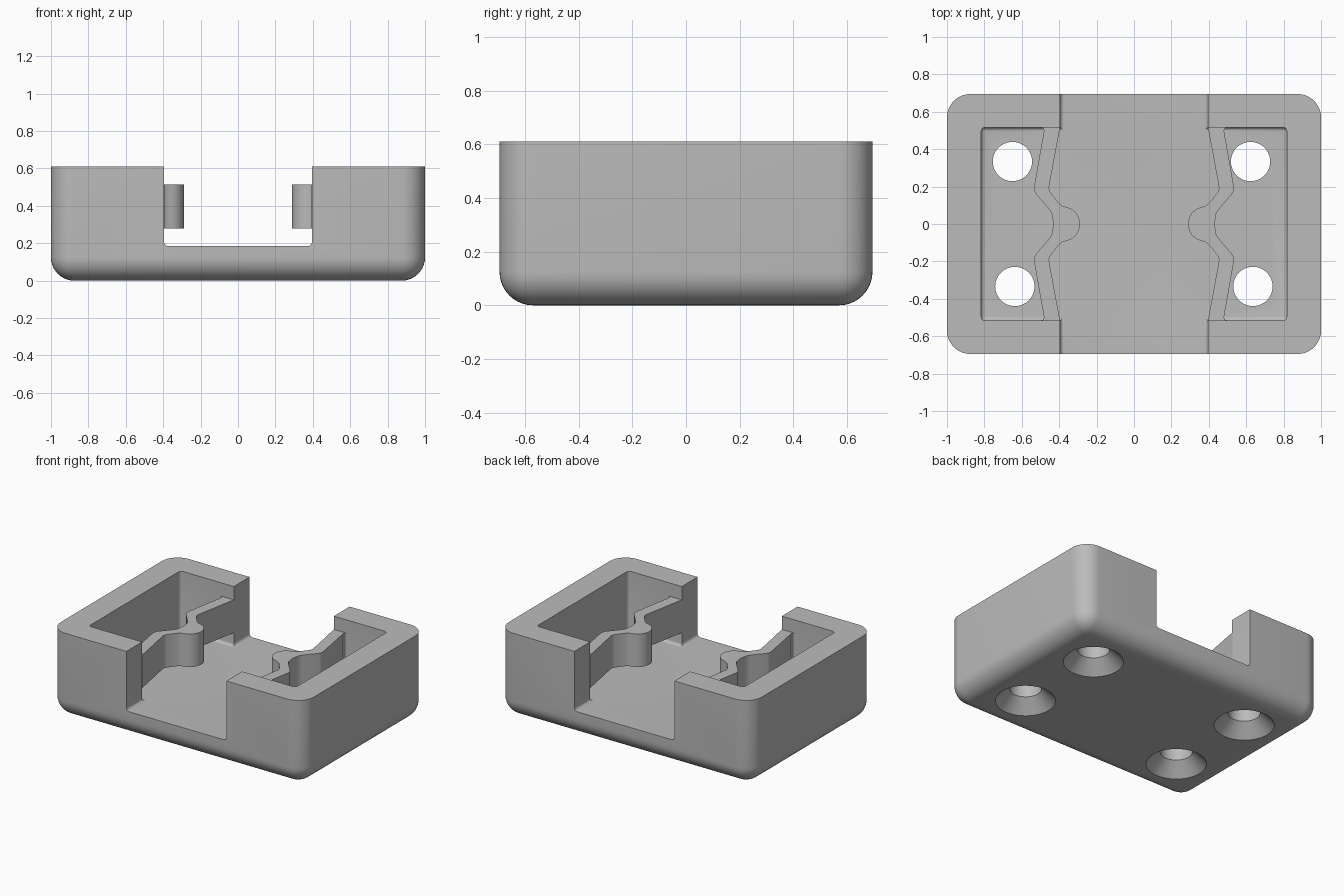
import bpy
import bmesh
from math import radians
from mathutils import Matrix

if "Cube" in bpy.data.objects:
    bpy.data.objects.remove(bpy.data.objects["Cube"], do_unlink=True)

HALF_X, HALF_Y, HEIGHT = 1.0, 0.695, 0.61
FLOOR = 0.185
SPRING_BOTTOM, SPRING_TOP = 0.28, 0.515

grey = bpy.data.materials.new("light grey plastic")
grey.use_nodes = True
colour = (0.5, 0.5, 0.5, 1)
grey.diffuse_color = colour
grey.node_tree.nodes["Principled BSDF"].inputs["Base Color"].default_value = colour


def finish(name, bm):
    bmesh.ops.recalc_face_normals(bm, faces=bm.faces)
    mesh = bpy.data.meshes.new(name)
    bm.to_mesh(mesh)
    bm.free()
    mesh.materials.append(grey)
    obj = bpy.data.objects.new(name, mesh)
    bpy.context.collection.objects.link(obj)
    return obj


def rounded_box(name, half_x, half_y, z0, z1, radius, segments, keep):
    """Box whose edges are rounded wherever keep(edge direction, edge middle) holds."""
    bm = bmesh.new()
    size = Matrix.Diagonal((2 * half_x, 2 * half_y, z1 - z0, 1))
    bmesh.ops.create_cube(bm, size=1, matrix=Matrix.Translation((0, 0, (z0 + z1) / 2)) @ size)
    edges = []
    for e in bm.edges:
        a, b = (v.co for v in e.verts)
        if keep((b - a).normalized(), (a + b) / 2):
            edges.append(e)
    bmesh.ops.bevel(bm, geom=edges, offset=radius, segments=segments, profile=0.5, affect='EDGES')
    return finish(name, bm)


def screw_hole(name, x, y):
    """Through hole with a countersink opening at the underside."""
    bm = bmesh.new()
    for r0, r1, z0, z1 in ((0.205, 0.105, -0.01, 0.09), (0.105, 0.105, 0.07, 0.4)):
        bmesh.ops.create_cone(bm, cap_ends=True, segments=48, radius1=r0, radius2=r1,
                              depth=z1 - z0, matrix=Matrix.Translation((x, y, (z0 + z1) / 2)))
    return finish(name, bm)


def carve(target, cutter):
    mod = target.modifiers.new(cutter.name, 'BOOLEAN')
    mod.operation = 'DIFFERENCE'
    mod.solver = 'EXACT'
    mod.use_self = True
    mod.object = cutter
    cutter.hide_render = True
    cutter.hide_set(True)


# Block with rounded uprights and a rounded underside
body = rounded_box("body", HALF_X, HALF_Y, 0, HEIGHT, 0.125, 10,
                   lambda d, m: abs(d.z) > 0.9 or m.z < 0.01)

# Channel running front to back, and the wide pocket crossing it
cutters = [
    rounded_box("channel_cutter", 0.395, 1.0, FLOOR, 1.0, 0.022, 5,
                lambda d, m: abs(d.y) > 0.9 and m.z < 0.5),
    rounded_box("pocket_cutter", 0.817, 0.517, FLOOR, 1.0, 0.022, 5,
                lambda d, m: abs(d.z) > 0.9 or m.z < 0.5),
]

# Four countersunk screw holes
for x, y in ((0.623, 0.334), (0.636, -0.334), (-0.65, 0.334), (-0.637, -0.334)):
    cutters.append(screw_hole("screw_hole_cutter", x, y))

for cutter in cutters:
    carve(body, cutter)

# Apply the cuts, then remove the cutters
bpy.context.view_layer.update()
carved = bpy.data.meshes.new_from_object(body.evaluated_get(bpy.context.evaluated_depsgraph_get()))
body.modifiers.clear()
body.data = carved
for cutter in cutters:
    bpy.data.objects.remove(cutter, do_unlink=True)

# Spring arms: half outlines of the channel side and the pocket side, end to middle
channel_side = [(0.394, 0.522), (0.451, 0.215), (0.455, 0.192), (0.447, 0.17), (0.402, 0.112),
                (0.385, 0.098), (0.36, 0.09), (0.335, 0.081), (0.31, 0.06), (0.294, 0.032), (0.288, 0)]
pocket_side = [(0.5, 0.522), (0.5, 0.517), (0.487, 0.512), (0.481, 0.5), (0.534, 0.2),
               (0.534, 0.182), (0.526, 0.163), (0.452, 0.077), (0.439, 0.055), (0.431, 0)]


def full(half):
    return half + [(x, -y) for x, y in reversed(half[:-1])]


def spring_arm(name, side):
    bm = bmesh.new()
    outline = full(channel_side) + full(pocket_side)[::-1]
    face = bm.faces.new([bm.verts.new((side * x, y, SPRING_BOTTOM)) for x, y in outline])
    result = bmesh.ops.extrude_face_region(bm, geom=[face])
    top = [v for v in result["geom"] if isinstance(v, bmesh.types.BMVert)]
    bmesh.ops.translate(bm, verts=top, vec=(0, 0, SPRING_TOP - SPRING_BOTTOM))
    return finish(name, bm)


parts = [body, spring_arm("left_spring_arm", 1), spring_arm("right_spring_arm", -1)]

# Smooth curved faces, sharp corners
bpy.ops.object.select_all(action='DESELECT')
for part in parts:
    part.select_set(True)
bpy.context.view_layer.objects.active = body
bpy.ops.object.shade_smooth_by_angle(angle=radians(32))
